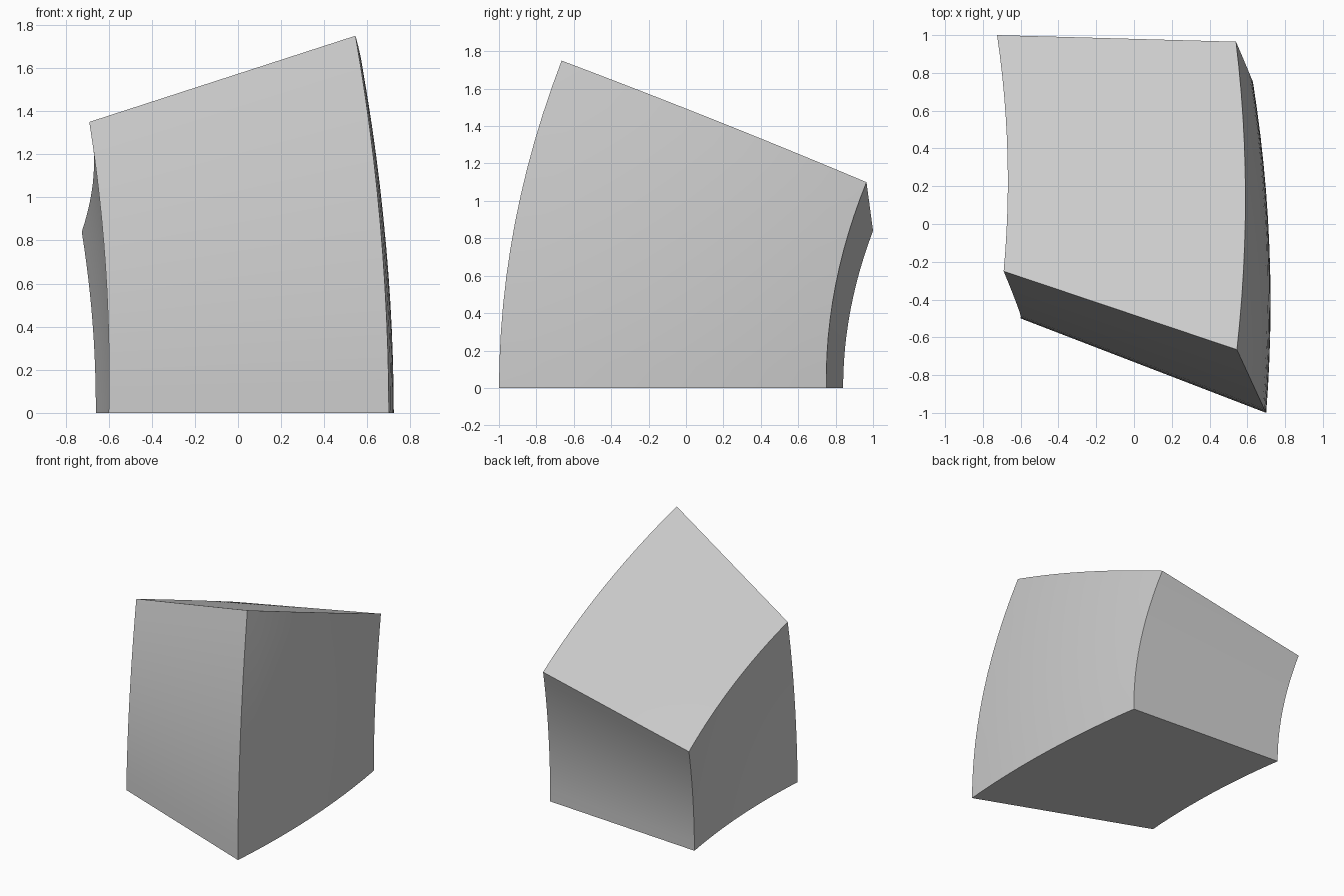
import bpy, bmesh, math
from mathutils import Vector

old = bpy.data.objects.get("Cube")
if old:
    bpy.data.objects.remove(old, do_unlink=True)


def arc(start, middle, end):
    """Curve passing through three points, parameter 0 to 1."""
    a, m, b = Vector(start), Vector(middle), Vector(end)
    ctrl = 2 * m - (a + b) / 2
    return lambda t: (1 - t) ** 2 * a + 2 * t * (1 - t) * ctrl + t * t * b


def patch(bottom, top, front, back):
    """Surface spanning four edge curves: u runs front to back, v upward."""
    def point(u, v):
        across = bottom(u).lerp(top(u), v)
        along = front(v).lerp(back(v), u)
        corners = bottom(0).lerp(bottom(1), u).lerp(top(0).lerp(top(1), u), v)
        return across + along - corners
    return point


# Convex outer side, on the model's left
outer = patch(
    bottom=arc((0.70, -1.0, 0), (0.717, -0.125, 0), (0.63, 0.75, 0)),
    top=arc((0.545, -0.665, 1.75), (0.59, 0.16, 1.43), (0.54, 0.965, 1.10)),
    front=arc((0.70, -1.0, 0), (0.66, -0.915, 0.88), (0.545, -0.665, 1.75)),
    back=arc((0.63, 0.75, 0), (0.61, 0.80, 0.55), (0.54, 0.965, 1.10)))

# Concave inner side, on the model's right
inner = patch(
    bottom=arc((-0.60, -0.5, 0), (-0.592, 0.17, 0), (-0.66, 0.84, 0)),
    top=arc((-0.69, -0.25, 1.35), (-0.67, 0.375, 1.106), (-0.725, 1.0, 0.84)),
    front=arc((-0.60, -0.5, 0), (-0.615, -0.44, 0.68), (-0.69, -0.25, 1.35)),
    back=arc((-0.66, 0.84, 0), (-0.675, 0.88, 0.42), (-0.725, 1.0, 0.84)))

# Subdivided cube bent so that straight lines join the two sides
bm = bmesh.new()
bmesh.ops.create_cube(bm, size=1)
bmesh.ops.subdivide_edges(bm, edges=bm.edges[:], cuts=11, use_grid_fill=True)
for vert in bm.verts:
    w, u, v = (c + 0.5 for c in vert.co)
    vert.co = inner(u, v).lerp(outer(u, v), w)
bmesh.ops.recalc_face_normals(bm, faces=bm.faces[:])
mesh = bpy.data.meshes.new("arch_stone")
bm.to_mesh(mesh)
bm.free()

# Plain grey stone
grey = bpy.data.materials.new("stone_grey")
grey.use_nodes = True
colour = (0.6, 0.6, 0.6, 1)
grey.diffuse_color = colour
grey.node_tree.nodes["Principled BSDF"].inputs["Base Color"].default_value = colour
mesh.materials.append(grey)

stone = bpy.data.objects.new("arch_stone", mesh)
bpy.context.collection.objects.link(stone)
bpy.ops.object.select_all(action='DESELECT')
stone.select_set(True)
bpy.context.view_layer.objects.active = stone
bpy.ops.object.shade_smooth_by_angle(angle=math.radians(30))
